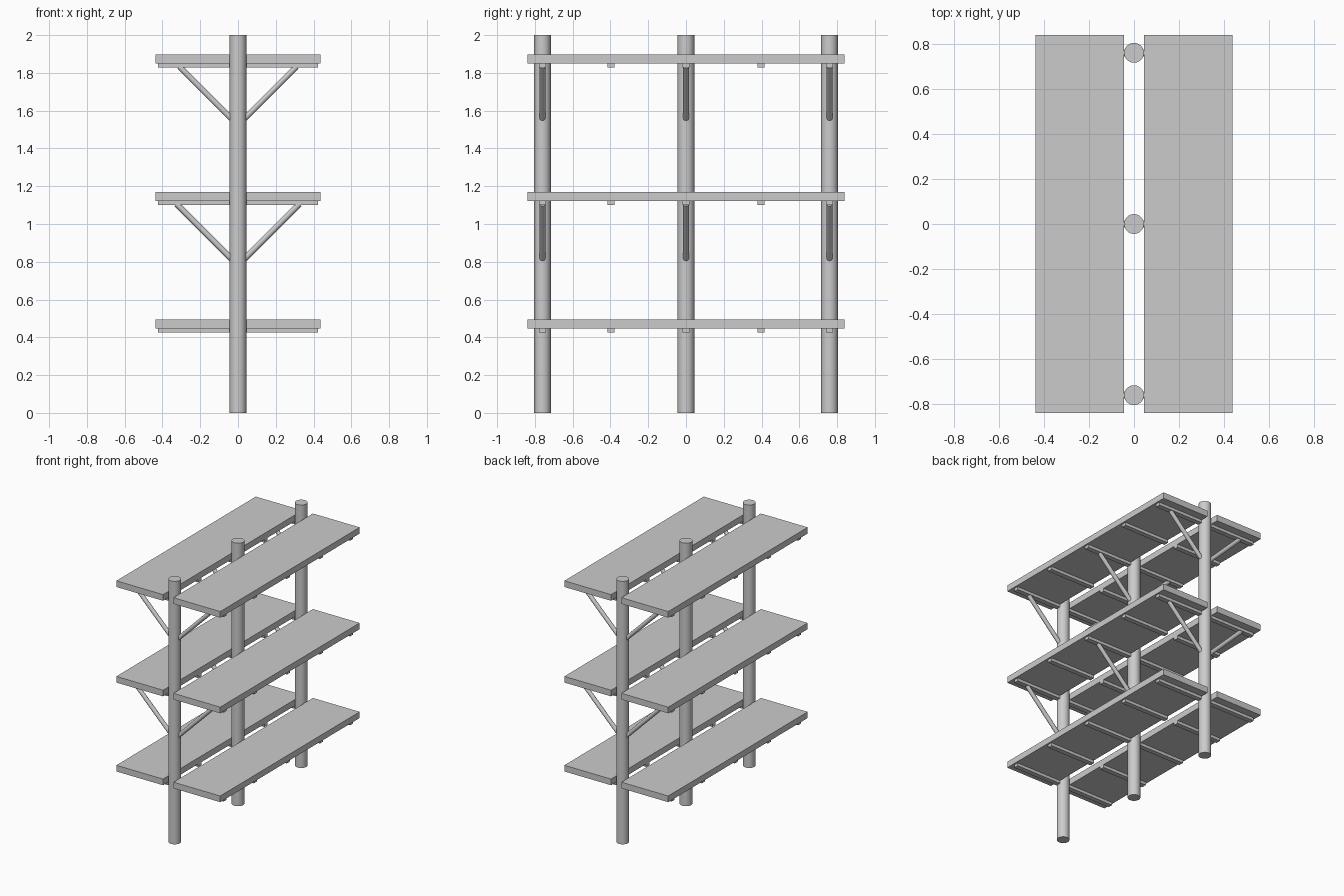
import bpy, math
from mathutils import Vector

if "Cube" in bpy.data.objects:
    bpy.data.objects.remove(bpy.data.objects["Cube"])

POST_Y = (-0.76, 0.0, 0.76)
RAIL_Y = (-0.76, -0.397, 0.0, 0.397, 0.76)
SHELF_TOPS = {"lower": 0.494, "middle": 1.17, "upper": 1.897}
SHELF_T, RAIL_T = 0.047, 0.022
POST_R, BRACE_R = 0.044, 0.0155


def box(name, lo, hi):
    lo, hi = Vector(lo), Vector(hi)
    bpy.ops.mesh.primitive_cube_add(size=1, location=(lo + hi) / 2)
    ob = bpy.context.object
    ob.name = name
    ob.scale = hi - lo
    bpy.ops.object.transform_apply(location=False, rotation=False, scale=True)
    return ob


def rod(name, a, b, r, sides):
    a, b = Vector(a), Vector(b)
    bpy.ops.mesh.primitive_cylinder_add(vertices=sides, radius=r, depth=(b - a).length,
                                        location=(a + b) / 2)
    ob = bpy.context.object
    ob.name = name
    ob.rotation_euler = (b - a).to_track_quat('Z', 'Y').to_euler()
    bpy.ops.object.shade_smooth_by_angle(angle=math.radians(40))
    return ob


# Upright posts
for y in POST_Y:
    rod("post", (0, y, 0), (0, y, 2), POST_R, 32)

for level, top in SHELF_TOPS.items():
    under = top - SHELF_T
    for s in (-1, 1):
        def span(x0, x1):
            return sorted((s * x0, s * x1))

        # Shelf board
        x0, x1 = span(0.044, 0.437)
        box(level + "_shelf", (x0, -0.838, under), (x1, 0.838, top))

        # Cross rails under the board
        x0, x1 = span(0.044, 0.424)
        for y in RAIL_Y:
            box(level + "_rail", (x0, y - 0.0185, under - RAIL_T), (x1, y + 0.0185, under))

        # Diagonal braces from the posts, only on the two higher levels
        if level != "lower":
            reach = 0.325 if level == "middle" else 0.31
            z = under - RAIL_T + 0.005
            for y in POST_Y:
                rod(level + "_brace", (s * 0.035, y, z - (reach - 0.035)),
                    (s * reach, y, z), BRACE_R, 16)
